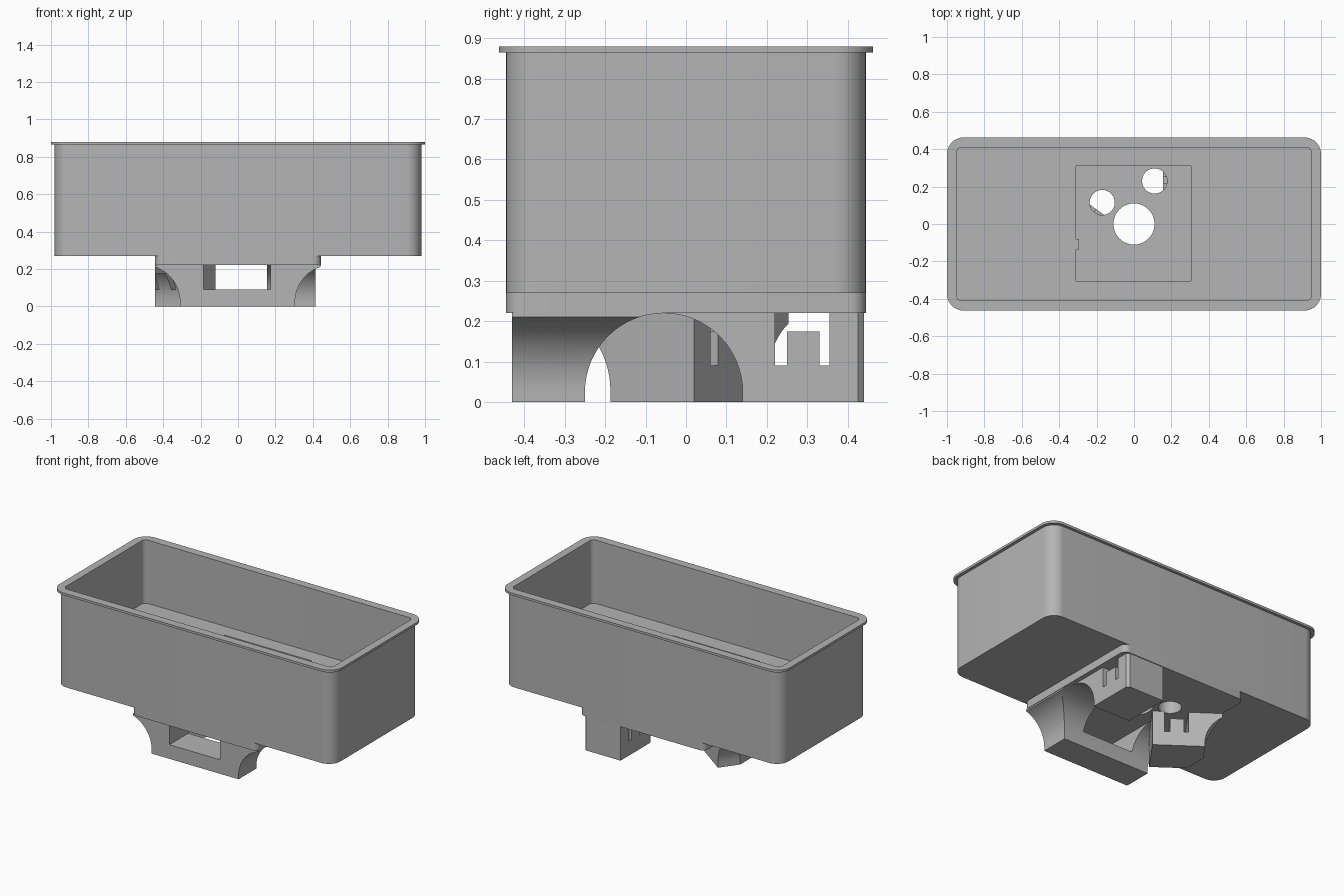
import bpy
import bmesh
from math import sin, cos, pi
from mathutils import Vector

cube = bpy.data.objects.get("Cube")
if cube:
    bpy.data.objects.remove(cube, do_unlink=True)

grey = bpy.data.materials.new("plain grey")
grey.use_nodes = True
grey.diffuse_color = (0.46, 0.46, 0.46, 1)
grey.node_tree.nodes["Principled BSDF"].inputs["Base Color"].default_value = grey.diffuse_color


def prism(name, points, sweep):
    """Flat outline swept along a vector into a closed solid."""
    bm = bmesh.new()
    face = bm.faces.new([bm.verts.new(p) for p in points])
    grown = bmesh.ops.extrude_face_region(bm, geom=[face])["geom"]
    bmesh.ops.translate(bm, vec=Vector(sweep),
                        verts=[g for g in grown if isinstance(g, bmesh.types.BMVert)])
    bmesh.ops.recalc_face_normals(bm, faces=bm.faces)
    mesh = bpy.data.meshes.new(name)
    bm.to_mesh(mesh)
    bm.free()
    mesh.materials.append(grey)
    ob = bpy.data.objects.new(name, mesh)
    bpy.context.collection.objects.link(ob)
    return ob


def upright(name, outline, z0, z1):
    return prism(name, [(x, y, z0) for x, y in outline], (0, 0, z1 - z0))


def box(name, x0, x1, y0, y1, z0, z1):
    return upright(name, [(x0, y0), (x1, y0), (x1, y1), (x0, y1)], z0, z1)


def rounded(name, hx, hy, r, z0, z1, steps=10):
    outline = []
    for i, (sx, sy) in enumerate([(1, 1), (-1, 1), (-1, -1), (1, -1)]):
        for k in range(steps + 1):
            a = (i + k / steps) * pi / 2
            outline.append((sx * (hx - r) + r * cos(a), sy * (hy - r) + r * sin(a)))
    return upright(name, outline, z0, z1)


def hole(x, y, r):
    ring = [(x + r * cos(k * pi / 24), y + r * sin(k * pi / 24)) for k in range(48)]
    return upright("hole_cutter", ring, 0.1, 0.7)


def arch(centre, across, along, r=0.195, spring=0.025):
    """Round-topped tunnel, centred on a floor point."""
    c, w = Vector((*centre, 0)), Vector((*across, 0))
    up, run = Vector((0, 0, 1)), Vector((*along, 0))
    pts = [c + w * r * cos(k * pi / 32) + up * (spring + r * sin(k * pi / 32))
           for k in range(33)]
    pts += [c - w * r - up * 0.1, c + w * r - up * 0.1]
    return prism("arch_cutter", [p - run for p in pts], run * 2)


def cut(ob, cutters):
    for c in cutters:
        c.hide_render = True
        mod = ob.modifiers.new("cut", 'BOOLEAN')
        mod.operation = 'DIFFERENCE'
        mod.solver = 'EXACT'
        mod.object = c
        bpy.context.view_layer.objects.active = ob
        bpy.ops.object.modifier_apply(modifier=mod.name)
        bpy.data.objects.remove(c, do_unlink=True)


def holes():
    return [hole(0, 0, 0.11), hole(-0.17, 0.115, 0.067), hole(0.11, 0.23, 0.067)]


# Tub with deep cavity, shallow square recess and drain holes
FLOOR, TOP, LIP = 0.475, 0.88, 0.865
tub = rounded("tub", 0.98, 0.445, 0.08, 0.27, LIP)
cut(tub, [rounded("cavity", 0.95, 0.41, 0.03, FLOOR, 1),
          box("recess", -0.31, 0.305, -0.305, 0.31, FLOOR - 0.015, FLOOR + 0.05)] + holes())
key = box("recess_key", -0.312, -0.295, -0.135, -0.08, FLOOR - 0.02, FLOOR)

# Rim around the top
rim = rounded("rim", 1.0, 0.463, 0.09, LIP, TOP)
cut(rim, [rounded("rim_opening", 0.95, 0.41, 0.03, 0.8, 1)])

# Mounting plate under the tub
FOOT = 0.222
plate = rounded("mounting_plate", 0.443, 0.445, 0.04, 0.22, 0.27)
cut(plate, holes())

# Front foot: flared ends, arched inner side and a window
front_foot = box("front_foot", -0.443, 0.44, -0.43, -0.055, 0, FOOT)
cut(front_foot, [arch((-0.055, -0.055), (0, 1), (1, 0)),
                 arch((-0.505, -0.2), (1, 0), (0, 1)),
                 arch((0.5, -0.2), (1, 0), (0, 1)),
                 box("window", -0.185, 0.175, -0.6, 0.2, 0.09, 0.3)])

# Back left foot: arched front side and a slotted opening
back_foot = upright("back_left_foot",
                    [(0.155, -0.055), (0.415, -0.055), (0.415, 0.425),
                     (0.4, 0.44), (0.155, 0.44)], 0, FOOT)
cut(back_foot, [arch((0.3, -0.055), (0, 1), (1, 0)),
                box("slot", 0, 0.6, 0.22, 0.25, 0.09, 0.3),
                box("slot", 0, 0.6, 0.33, 0.355, 0.09, 0.3),
                box("gap", 0, 0.6, 0.24, 0.34, 0.175, 0.3)])

# Right foot: turned askew, flared on two sides, with the same slots
corner = Vector((-0.12, 0.02))
u = Vector((-0.81, 0.585)).normalized()
v = Vector((u.y * -1, u.x))


def local(a, b):
    return corner + u * a + v * b


def slot(a0, a1, z0):
    return upright("slot", [local(a0, -0.1), local(a1, -0.1), local(a1, 0.7), local(a0, 0.7)],
                   z0, 0.3)


side_foot = upright("right_foot", [local(0, 0), local(0.49, 0), local(0.49, 0.42),
                                   local(0, 0.42)], 0, FOOT)
cut(side_foot, [box("trim", -1.2, -0.443, -1, 1, -0.1, 0.4),
                arch(local(0.3 + 0.195, 0.2), u, v),
                arch(local(0.2, 0.255 + 0.195), v, u),
                slot(0.07, 0.1, 0.09), slot(0.18, 0.205, 0.09), slot(0.09, 0.19, 0.175)])

# Smooth curves, sharp edges
for ob in (tub, rim, plate, front_foot, back_foot, side_foot):
    bpy.ops.object.select_all(action='DESELECT')
    ob.select_set(True)
    bpy.context.view_layer.objects.active = ob
    bpy.ops.object.shade_smooth_by_angle()
